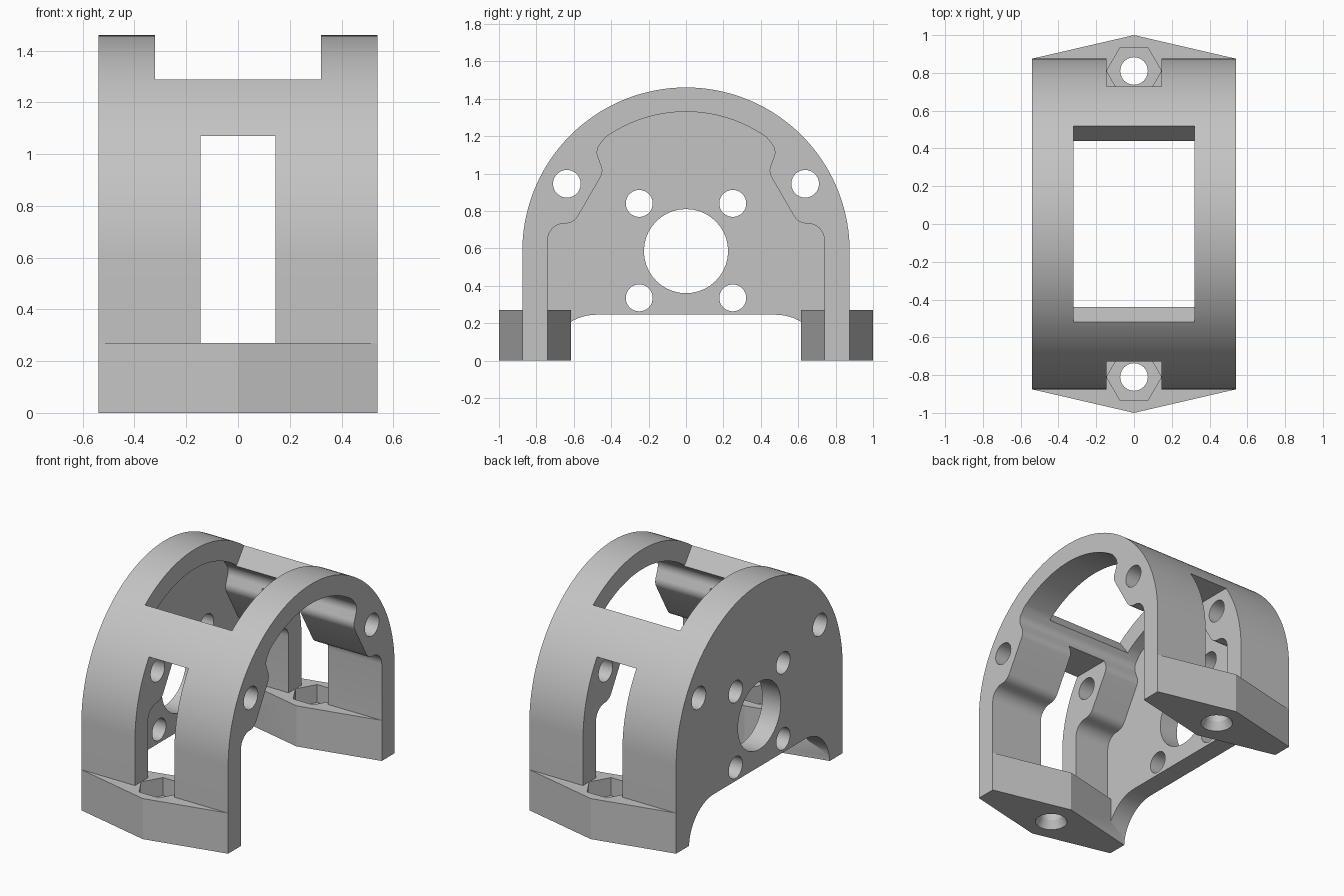
import bpy, bmesh, math
from mathutils import Vector, Matrix

cube = bpy.data.objects.get("Cube")
if cube:
    bpy.data.objects.remove(cube, do_unlink=True)

HALF = 0.54             # half length along x
WALL = 0.135            # wall and end plate thickness
AXIS = 0.585            # height of the arch centre
R_OUT, R_IN = 0.875, 0.745
FOOT = 0.27             # foot height
BOLT_Y = 0.81

grey = bpy.data.materials.new("light_grey")
grey.use_nodes = True
grey.diffuse_color = (0.55, 0.55, 0.55, 1)
grey.node_tree.nodes["Principled BSDF"].inputs["Base Color"].default_value = (0.55, 0.55, 0.55, 1)


def make(name, bm):
    bmesh.ops.recalc_face_normals(bm, faces=bm.faces)
    mesh = bpy.data.meshes.new(name)
    bm.to_mesh(mesh)
    bm.free()
    mesh.materials.append(grey)
    obj = bpy.data.objects.new(name, mesh)
    bpy.context.collection.objects.link(obj)
    return obj


def prism(name, points, low, high, axis="x"):
    """Extrude a closed outline: (y, z) along x, or (x, y) along z."""
    bm = bmesh.new()
    place = (lambda p: (low, p[0], p[1])) if axis == "x" else (lambda p: (p[0], p[1], low))
    face = bm.faces.new([bm.verts.new(place(p)) for p in points])
    moved = bmesh.ops.extrude_face_region(bm, geom=[face])["geom"]
    step = Vector((high - low, 0, 0) if axis == "x" else (0, 0, high - low))
    bmesh.ops.translate(bm, vec=step, verts=[g for g in moved if isinstance(g, bmesh.types.BMVert)])
    return make(name, bm)


def arc(cy, cz, r, start, end, steps):
    return [(cy + r * math.cos(math.radians(start + (end - start) * i / steps)),
             cz + r * math.sin(math.radians(start + (end - start) * i / steps)))
            for i in range(steps + 1)]


def rounded(corners, steps=8):
    """Round the inner corners of an open path of (y, z, radius)."""
    path = [corners[0][:2]]
    for prev, cur, nxt in zip(corners, corners[1:], corners[2:]):
        p = Vector(cur[:2])
        a = (Vector(prev[:2]) - p).normalized()
        b = (Vector(nxt[:2]) - p).normalized()
        half = a.angle(b) / 2
        centre = p + (a + b).normalized() * cur[2] / math.sin(half)
        reach = cur[2] / math.tan(half)
        s, e = p + a * reach - centre, p + b * reach - centre
        turn = math.atan2(s.x * e.y - s.y * e.x, s.dot(e))
        for i in range(steps + 1):
            path.append(tuple(centre + Matrix.Rotation(turn * i / steps, 2) @ s))
    return path


def mirrored(half):
    """Close a right-hand half outline with its mirror image."""
    return half + [(-y, z) for y, z in reversed(half)]


def circle(cy, cz, r, steps=40):
    return arc(cy, cz, r, 0, 360, steps)[:-1]


def boolean(target, tool, operation="DIFFERENCE"):
    mod = target.modifiers.new("cut", "BOOLEAN")
    mod.operation, mod.object, mod.solver = operation, tool, "EXACT"
    bpy.context.view_layer.objects.active = target
    bpy.ops.object.modifier_apply(modifier=mod.name)
    bpy.data.objects.remove(tool, do_unlink=True)


# Arched shell
outline = [(R_OUT, 0)] + arc(0, AXIS, R_OUT, 0, 180, 96) + [(-R_OUT, 0)]
body = prism("motor_bracket", outline, -HALF, HALF)

# Cavity with bolt bosses left standing on both sides, closed by the end plate
lean = 35.3
shoulder = arc(0, AXIS, R_IN, 90 - lean, 90, 20)
side = rounded([(0.74, -0.1, 0), (0.74, 0.733, 0.09), (0.60, 0.733, 0.08),
                (0.44, 1.01, 0.07), (0.485, 1.125, 0.07), (*shoulder[0], 0)])
boolean(body, prism("cavity", mirrored(side + shoulder[:-1]), WALL - HALF, HALF + 0.1))

# Rounded gap under the end plate
gap = [(0.74, -0.1)] + arc(0.48, -0.015, 0.26, 0, 90, 16)
boolean(body, prism("plate_gap", mirrored(gap), -HALF - 0.1, WALL - HALF + 0.05))

# Pointed feet
for s in (-1, 1):
    foot = [(-HALF, s * 0.74), (0, s * 0.615), (HALF, s * 0.74),
            (HALF, s * R_OUT), (0, s * 1.0), (-HALF, s * R_OUT)]
    boolean(body, prism("foot", foot, 0, FOOT, "z"), "UNION")

# Side windows, straight through front and back
window = [(-1.2, FOOT), (1.2, FOOT), (1.2, 1.07), (-1.2, 1.07)]
boolean(body, prism("side_window", window, -0.145, 0.145))

# Top window with radial ends
wedge = [(0.52 * k, AXIS + 0.704 * k) for k in (0.7, 1.4)]
boolean(body, prism("top_window", mirrored(wedge), -0.32, 0.32))

# Shaft hole, plate screw holes and long boss holes
holes = [(0, AXIS, 0.225)]
for s in (-1, 1):
    holes += [(s * 0.25, 0.84, 0.072), (s * 0.25, 0.335, 0.072), (s * 0.637, 0.945, 0.074)]
for y, z, r in holes:
    boolean(body, prism("hole", circle(y, z, r), -HALF - 0.1, HALF + 0.1))

# Foot bolt holes: hexagon nut pocket above, countersink below
for s in (-1, 1):
    y = s * BOLT_Y
    boolean(body, prism("nut_pocket", circle(0, y, 0.145, 6), 0.15, FOOT + 0.05, "z"))
    boolean(body, prism("bolt_hole", circle(0, y, 0.073), -0.1, FOOT, "z"))
    bm = bmesh.new()
    bmesh.ops.create_cone(bm, cap_ends=True, segments=40, radius1=0.11, radius2=0.07, depth=0.08,
                          matrix=Matrix.Translation((0, y, 0.02)))
    boolean(body, make("countersink", bm))

bpy.ops.object.select_all(action="DESELECT")
body.select_set(True)
bpy.context.view_layer.objects.active = body
bpy.ops.object.shade_smooth_by_angle(angle=math.radians(20))
